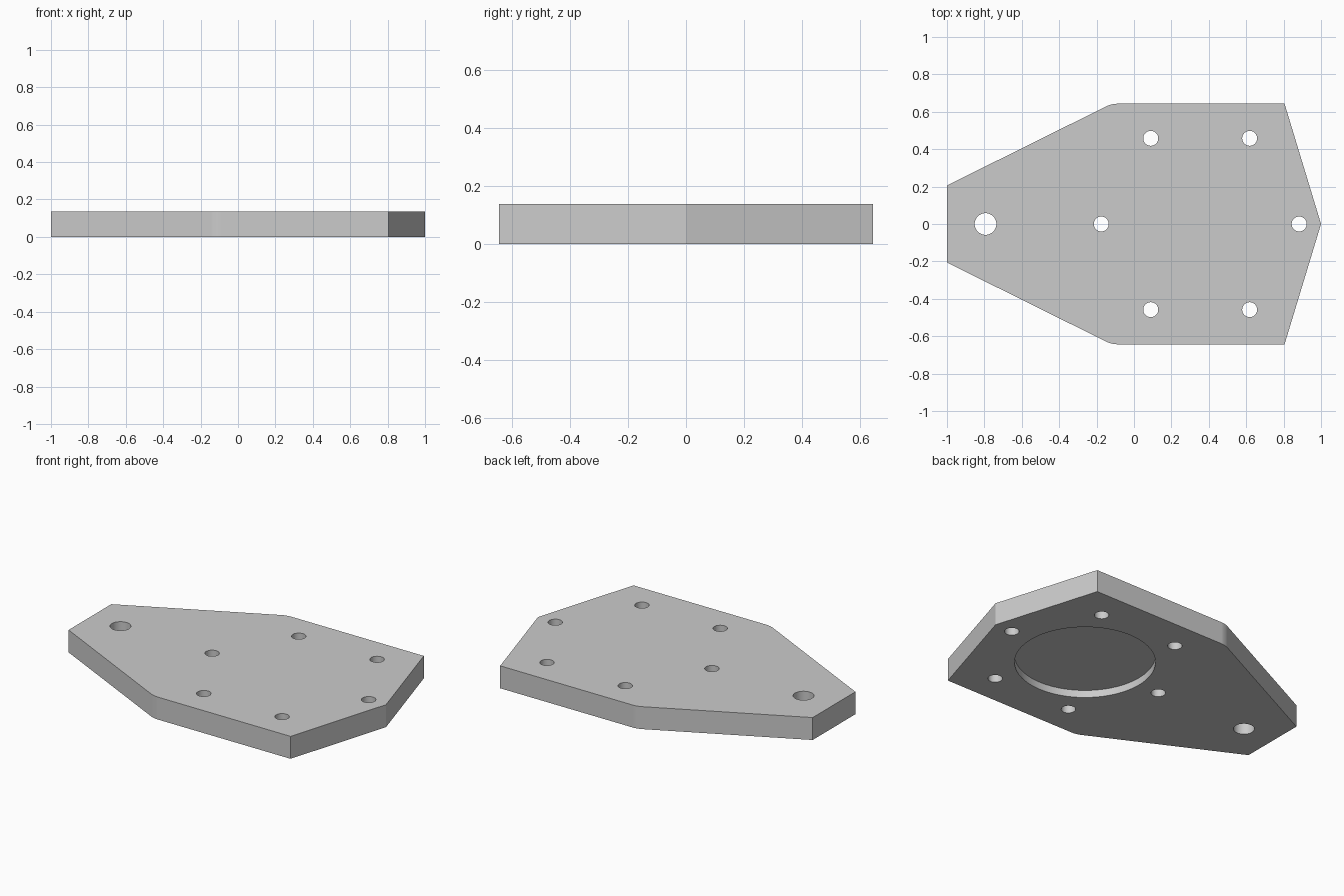
import bpy, bmesh, math

cube = bpy.data.objects.get("Cube")
if cube:
    bpy.data.objects.remove(cube, do_unlink=True)

THICK = 0.137
RING_X, RING_R = 0.354, 0.529

grey = bpy.data.materials.new("plain grey")
grey.use_nodes = True
colour = (0.6, 0.6, 0.6, 1)
grey.diffuse_color = colour
grey.node_tree.nodes["Principled BSDF"].inputs["Base Color"].default_value = colour


def make_object(name, bm):
    bmesh.ops.recalc_face_normals(bm, faces=bm.faces)
    mesh = bpy.data.meshes.new(name)
    bm.to_mesh(mesh)
    bm.free()
    mesh.materials.append(grey)
    obj = bpy.data.objects.new(name, mesh)
    bpy.context.collection.objects.link(obj)
    return obj


def add_disc(bm, x, y, radius, low, high, sides=48):
    made = bmesh.ops.create_cone(bm, cap_ends=True, segments=sides, radius1=radius,
                                 radius2=radius, depth=high - low)
    bmesh.ops.translate(bm, verts=made["verts"], vec=(x, y, (low + high) / 2))


# Plate: mirrored outline, extruded upward
half = [(-1, 0.206), (-0.12, 0.643), (0.805, 0.643)]
outline = half + [(1, 0)] + [(x, -y) for x, y in reversed(half)]
bm = bmesh.new()
base = bm.faces.new([bm.verts.new((x, y, 0)) for x, y in outline])
top = bmesh.ops.extrude_face_region(bm, geom=[base])["geom"]
bmesh.ops.translate(bm, vec=(0, 0, THICK),
                    verts=[v for v in top if isinstance(v, bmesh.types.BMVert)])

# Slight rounding where the tapered sides meet the straight sides
corners = [e for e in bm.edges if all(abs(v.co.x + 0.12) < 0.001 for v in e.verts)
           and abs(e.verts[0].co.y - e.verts[1].co.y) < 0.001]
bmesh.ops.bevel(bm, geom=corners, offset=0.027, segments=4, profile=0.5, affect='EDGES')
plate = make_object("mounting_plate", bm)

# Cutter: ring of six bolt holes, one larger hole and the underside recess
bm = bmesh.new()
for i in range(6):
    a = math.radians(60 * i)
    add_disc(bm, RING_X + RING_R * math.cos(a), RING_R * math.sin(a), 0.04, -0.1, 0.3)
add_disc(bm, -0.794, 0, 0.058, -0.1, 0.3)
add_disc(bm, RING_X, 0, 0.39, -0.1, 0.045, 96)
cutter = make_object("hole_cutter", bm)
cutter.hide_render = True

# Cut, then remove the cutter
bpy.ops.object.select_all(action='DESELECT')
plate.select_set(True)
bpy.context.view_layer.objects.active = plate
cut = plate.modifiers.new("holes", 'BOOLEAN')
cut.operation = 'DIFFERENCE'
cut.solver = 'EXACT'
cut.object = cutter
bpy.ops.object.modifier_apply(modifier=cut.name)
bpy.data.objects.remove(cutter, do_unlink=True)

# Smooth holes and rounded corners, crisp rims
bpy.ops.object.shade_smooth_by_angle(angle=math.radians(30))
normals = plate.modifiers.new("flat_walls", 'WEIGHTED_NORMAL')
normals.keep_sharp = True
